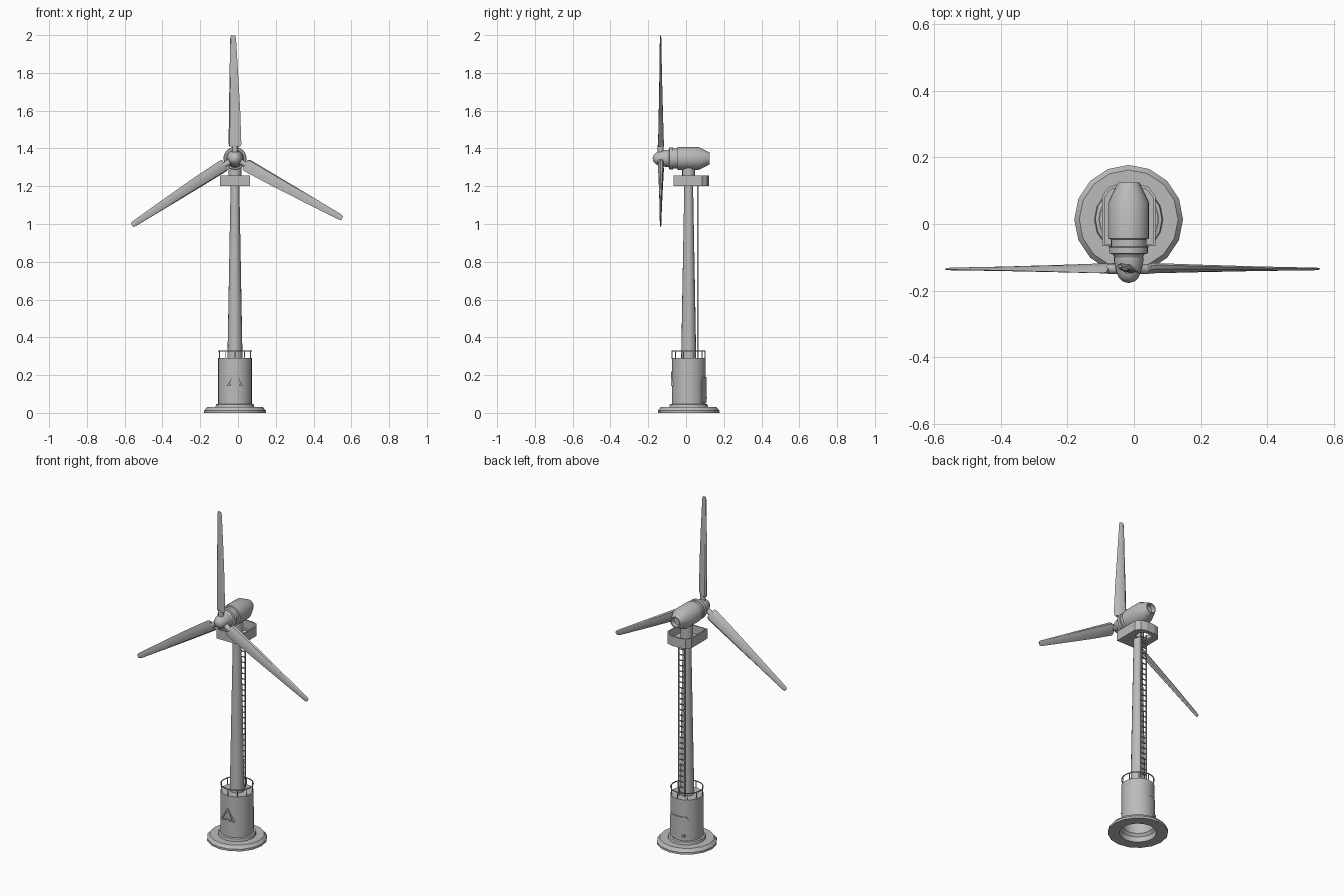
import bpy, bmesh
from math import sin, cos, pi, radians
from mathutils import Vector, Matrix

cube = bpy.data.objects.get("Cube")
if cube:
    bpy.data.objects.remove(cube)

CX, CY, HUB_Z = -0.016, 0.014, 1.347      # tower axis and rotor height

grey = bpy.data.materials.new("light_grey")
grey.use_nodes = True
colour = (0.5, 0.5, 0.5, 1)
grey.diffuse_color = colour
grey.node_tree.nodes["Principled BSDF"].inputs["Base Color"].default_value = colour


def finish(name, bm, smooth=True):
    bmesh.ops.remove_doubles(bm, verts=bm.verts, dist=1e-5)
    bmesh.ops.recalc_face_normals(bm, faces=bm.faces)
    mesh = bpy.data.meshes.new(name)
    bm.to_mesh(mesh)
    bm.free()
    mesh.materials.append(grey)
    obj = bpy.data.objects.new(name, mesh)
    bpy.context.collection.objects.link(obj)
    if smooth:
        bpy.ops.object.select_all(action='DESELECT')
        obj.select_set(True)
        bpy.context.view_layer.objects.active = obj
        bpy.ops.object.shade_smooth_by_angle(angle=radians(32))
    return obj


def skin(bm, loops, closed=False):
    """Join equal point loops with quads."""
    rows = [[bm.verts.new(p) for p in loop] for loop in loops]
    pairs = list(zip(rows, rows[1:])) + ([(rows[-1], rows[0])] if closed else [])
    for a, b in pairs:
        n = len(a)
        for i in range(n):
            j = (i + 1) % n
            bm.faces.new((a[i], a[j], b[j], b[i]))
    return rows


def lathe(name, profile, n=24, along_y=False):
    bm = bmesh.new()
    loops = []
    for r, h in profile:
        r = max(r, 1e-6)
        ring = [(r * cos(2 * pi * i / n), r * sin(2 * pi * i / n)) for i in range(n)]
        loops.append([(CX + a, h, HUB_Z + b) if along_y else (CX + a, CY + b, h)
                      for a, b in ring])
    skin(bm, loops)
    bmesh.ops.dissolve_degenerate(bm, dist=1e-5, edges=bm.edges)
    return finish(name, bm)


def frame(name, outer, inner, lo, hi, place):
    """Prism with a hole; place maps (a, b, depth) to a position."""
    bm = bmesh.new()
    skin(bm, [[place(a, b, d) for a, b in pts] for pts, d in
              ((outer, lo), (outer, hi), (inner, hi), (inner, lo))], closed=True)
    return finish(name, bm, False)


def rod(bm, a, b, r, n=6):
    a, b = Vector(a), Vector(b)
    turn = (b - a).to_track_quat('Z', 'Y').to_matrix().to_4x4()
    bmesh.ops.create_cone(bm, cap_ends=True, segments=n, radius1=r, radius2=r,
                          depth=(b - a).length,
                          matrix=Matrix.Translation((a + b) / 2) @ turn)


def block(bm, centre, size):
    bmesh.ops.create_cube(bm, size=1, matrix=Matrix.Translation(centre)
                          @ Matrix.Diagonal((*size, 1)))


# Foundation and hollow drum
lathe("foundation", [(0.1, 0), (0.163, 0), (0.163, 0.012), (0.148, 0.03),
                     (0.103, 0.03), (0.1, 0.045), (0.088, 0.048)], 16)
lathe("drum", [(0.1, 0), (0.097, 0.03), (0.084, 0.045), (0.084, 0.28), (0, 0.28)], 32)
lathe("drum_shell", [(0.089, 0.04), (0.089, 0.29), (0, 0.29)], 32)

# Drum railing
bm = bmesh.new()
N = 32
skin(bm, [[(CX + r * cos(2 * pi * i / N), CY + r * sin(2 * pi * i / N), z)
           for i in range(N)]
          for r, z in ((0.086, 0.326), (0.09, 0.326), (0.09, 0.331), (0.086, 0.331))],
     closed=True)
for i in range(10):
    t = 2 * pi * (i + 0.5) / 10
    x, y = CX + 0.087 * cos(t), CY + 0.087 * sin(t)
    rod(bm, (x, y, 0.285), (x, y, 0.329), 0.0025)
finish("drum_railing", bm)

# Curved door with chamfered top corners, and its handle
bm = bmesh.new()
STEPS, HALF = 10, radians(42)
loops = []
for i in range(STEPS + 1):
    t = -HALF + 2 * HALF * i / STEPS
    top = 0.17 if i in (0, STEPS) else 0.19
    loops.append([(CX + r * sin(t), CY + r * cos(t), z)
                  for r, z in ((0.08, 0.055), (0.094, 0.055), (0.094, top), (0.08, top))])
rows = skin(bm, loops)
for row in (rows[0], rows[-1]):
    bm.faces.new(row)
finish("door", bm)
bm = bmesh.new()
block(bm, (CX - 0.04, CY + 0.088, 0.08), (0.016, 0.016, 0.01))
finish("door_handle", bm, False)


# Triangular warning sign
def sign_point(a, b, d):
    return (CX + a, CY - 0.08 - d, 0.168 + b)


def triangle(r):
    return [(r * cos(radians(t)), r * sin(radians(t))) for t in (90, 210, 330)]


frame("sign_border", triangle(0.05), triangle(0.036), 0, 0.014, sign_point)
bm = bmesh.new()
block(bm, sign_point(0, 0.005, 0.008), (0.008, 0.008, 0.022))
block(bm, sign_point(0, -0.013, 0.008), (0.008, 0.008, 0.006))
finish("sign_mark", bm, False)

# Tower
lathe("tower", [(0.04, 0.285), (0.023, 1.215)], 16)
lathe("yaw_neck", [(0.034, 1.2), (0.034, 1.32)], 16)

# Ladder
bm = bmesh.new()
LY = CY + 0.048
for s in (-1, 1):
    block(bm, (CX + s * 0.019, LY, 0.75), (0.005, 0.006, 0.93))
RUNGS = 28
for i in range(RUNGS):
    z = 0.31 + i * 0.885 / (RUNGS - 1)
    block(bm, (CX, LY, z), (0.038, 0.005, 0.005))
finish("ladder", bm, False)

# Service platform: floor with a hatch, and a parapet
half = [(0.08, -0.08), (0.08, 0.07), (0.06, 0.097), (0.026, 0.107)]
outline = half + [(-x, y) for x, y in reversed(half)]
inset = [(x * 0.91, y * 0.92) for x, y in outline]
hatch = [(x * 0.5, 0.045 + y * 0.35) for x, y in outline]


def flat(a, b, d):
    return (CX + a, CY + b, d)


frame("platform_floor", outline, hatch, 1.2, 1.208, flat)
frame("platform_parapet", outline, inset, 1.204, 1.257, flat)
bm = bmesh.new()
block(bm, (CX, CY - 0.03, 1.204), (0.14, 0.1, 0.0075))
finish("platform_deck", bm, False)

# Nacelle, with a recessed rear vent
lathe("nacelle", [(0, -0.085), (0.042, -0.1), (0.048, -0.09), (0.058, -0.088),
                  (0.058, -0.07), (0.053, -0.068), (0.053, -0.046), (0.061, -0.044),
                  (0.061, 0.065), (0.032, 0.125), (0.026, 0.125), (0.024, 0.1),
                  (0, 0.1)], 24, True)

# Spinner
lathe("spinner", [(0, -0.095), (0.044, -0.1), (0.044, -0.112), (0.036, -0.145),
                  (0.03, -0.16), (0.018, -0.172), (0, -0.177)], 20, True)

# Blades: twisted tapering sections, as (radius, chord, thickness, pitch, sweep)
sections = [(0.062, 0.06, 0.026, 20, 0), (0.075, 0.072, 0.024, 20, 0),
            (0.25, 0.062, 0.018, 15, -0.002), (0.45, 0.046, 0.012, 10, -0.006),
            (0.635, 0.031, 0.008, 6, -0.01), (0.65, 0.022, 0.006, 6, -0.01)]
airfoil = [(-0.5, 0), (-0.38, 0.38), (-0.1, 0.5), (0.2, 0.36), (0.5, 0),
           (0.2, -0.36), (-0.1, -0.5), (-0.38, -0.38)]
for number, turn in enumerate((0, 122, 240), 1):
    bm = bmesh.new()
    loops = []
    for r, chord, thick, pitch, sweep in sections:
        p = radians(pitch)
        loops.append([(sweep + u * chord * cos(p) + v * thick * sin(p),
                       -u * chord * sin(p) + v * thick * cos(p), r)
                      for u, v in airfoil])
    rows = skin(bm, loops)
    bm.faces.new(rows[0])
    bm.faces.new(rows[-1])
    rod(bm, (0, 0, 0.015), (0, 0, 0.07), 0.015, 12)
    bmesh.ops.transform(bm, verts=bm.verts,
                        matrix=Matrix.Translation((CX, -0.135, HUB_Z))
                        @ Matrix.Rotation(-radians(turn), 4, 'Y'))
    finish("blade_%d" % number, bm)
